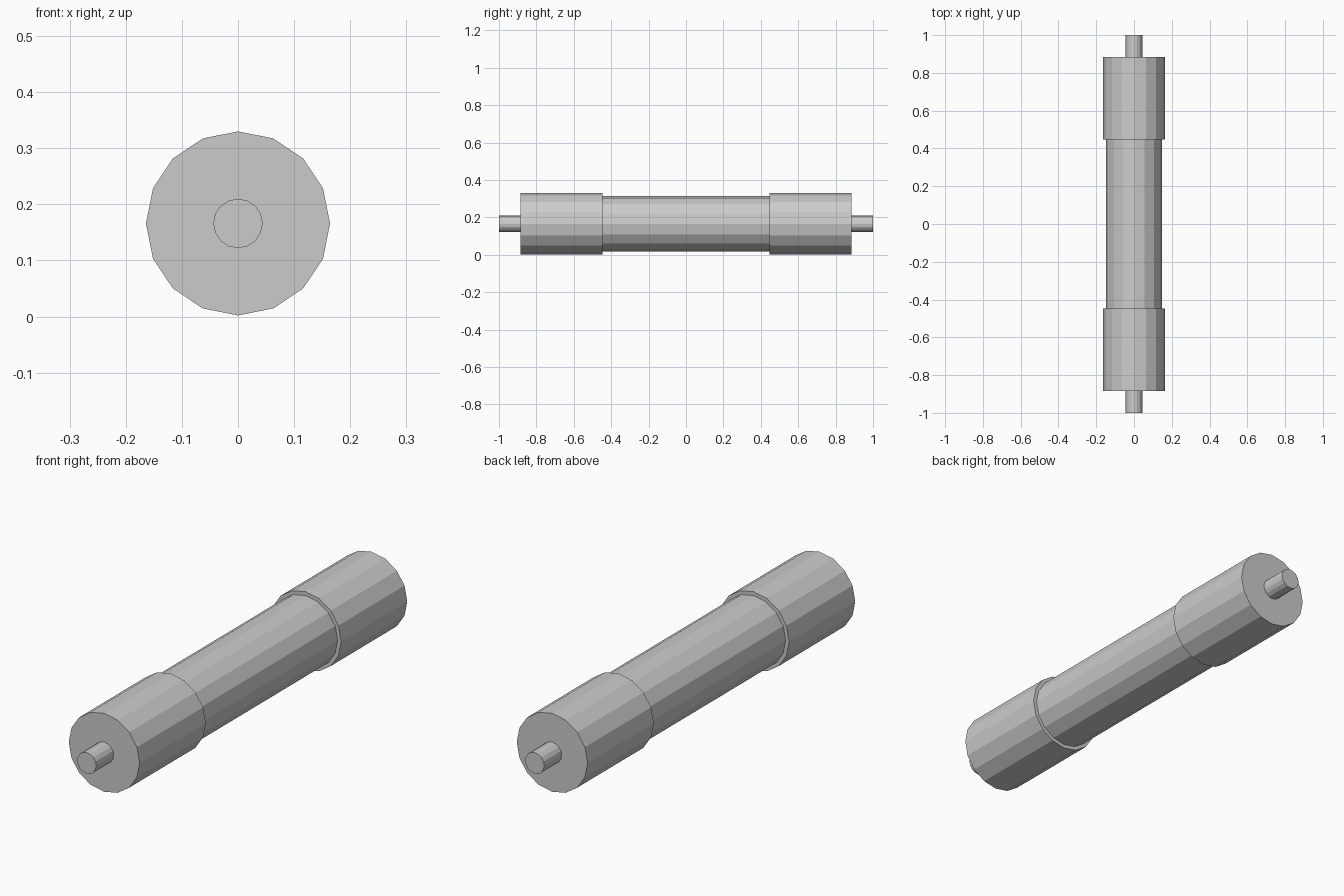
import bpy
import math

if "Cube" in bpy.data.objects:
    bpy.data.objects.remove(bpy.data.objects["Cube"])

AXIS_Z = 0.166   # height of the roller axis
SIDES = 16


def rod(name, radius, y0, y1):
    """Flat-sided cylinder lying along y between y0 and y1."""
    bpy.ops.mesh.primitive_cylinder_add(
        vertices=SIDES, radius=radius, depth=abs(y1 - y0),
        location=(0, (y0 + y1) / 2, AXIS_Z),
        rotation=(math.pi / 2, 0, 0))
    obj = bpy.context.object
    obj.name = name
    return obj


# Slimmer central barrel, seated slightly inside the end sleeves
rod("barrel", 0.148, -0.46, 0.46)

# Thick end sleeve and protruding pin at each end
for side, s in (("front", -1), ("back", 1)):
    rod(side + "_sleeve", 0.164, s * 0.447, s * 0.884)
    rod(side + "_pin", 0.044, s * 0.87, s * 1.0)
